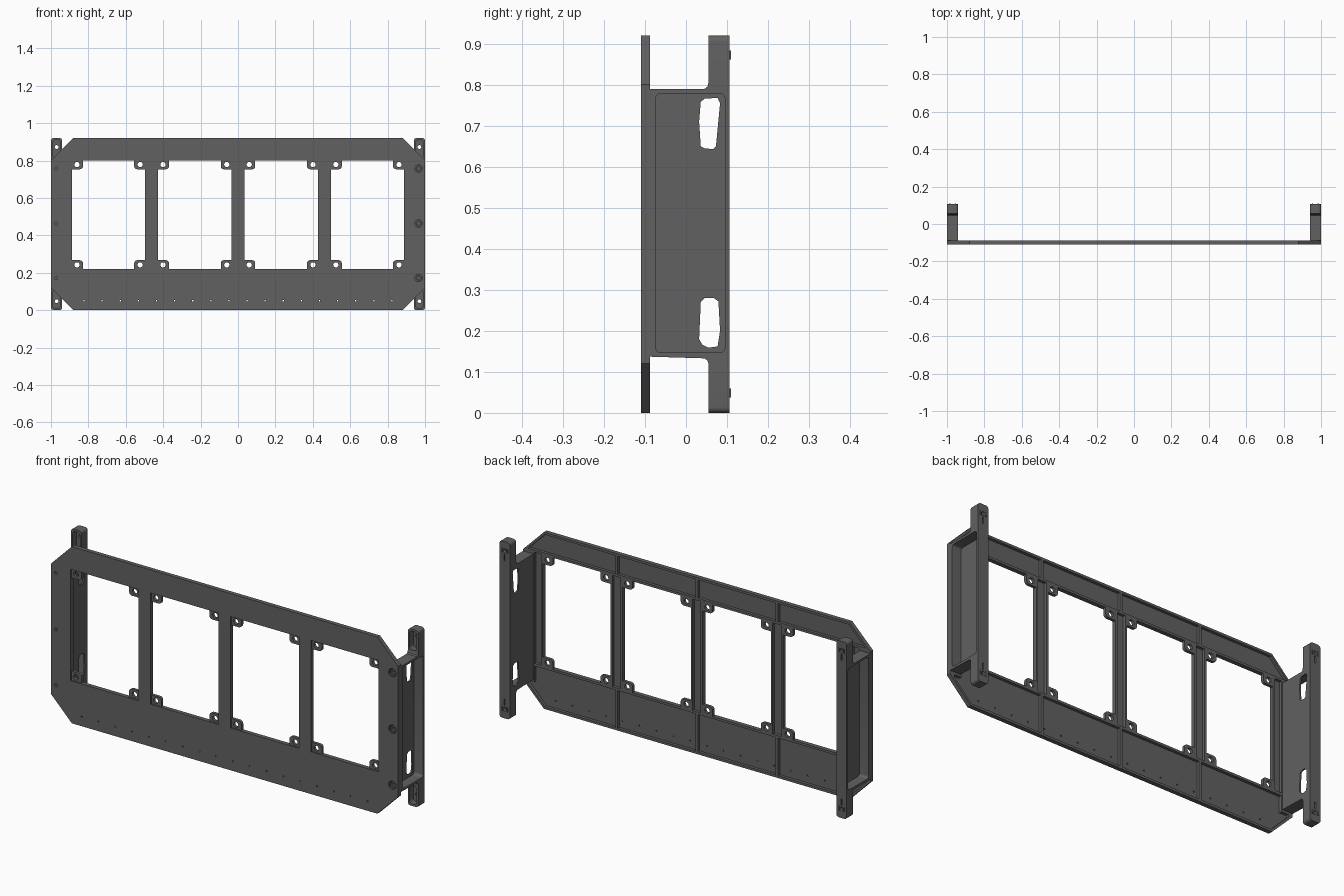
import bpy, bmesh
from math import sin, cos, pi
from mathutils import Matrix

if "Cube" in bpy.data.objects:
    bpy.data.objects.remove(bpy.data.objects["Cube"])

TO_XZ = Matrix(((1, 0, 0, 0), (0, 0, -1, 0), (0, 1, 0, 0), (0, 0, 0, 1)))  # extrudes along y
TO_YZ = Matrix(((0, 0, 1, 0), (1, 0, 0, 0), (0, 1, 0, 0), (0, 0, 0, 1)))   # extrudes along x

DARK = bpy.data.materials.new("dark_grey")
DARK.diffuse_color = (0.12, 0.12, 0.12, 1)
DARK.use_nodes = True
DARK.node_tree.nodes["Principled BSDF"].inputs["Base Color"].default_value = DARK.diffuse_color


def plate(name, loops, lo, hi, plane="XZ"):
    """Extrude an outline (first loop) with holes (other loops) from lo to hi."""
    cu = bpy.data.curves.new(name, 'CURVE')
    cu.dimensions, cu.fill_mode = '2D', 'BOTH'
    cu.extrude = (hi - lo) / 2
    for loop in loops:
        sp = cu.splines.new('POLY')
        sp.points.add(len(loop) - 1)
        for p, (a, b) in zip(sp.points, loop):
            p.co = (a, b, 0, 1)
        sp.use_cyclic_u = True
    tmp = bpy.data.objects.new(name + "_curve", cu)
    bpy.context.collection.objects.link(tmp)
    dg = bpy.context.evaluated_depsgraph_get()
    me = bpy.data.meshes.new_from_object(tmp.evaluated_get(dg))
    bpy.data.objects.remove(tmp)
    mid = (lo + hi) / 2
    if plane == "XZ":
        me.transform(Matrix.Translation((0, mid, 0)) @ TO_XZ)
    else:
        me.transform(Matrix.Translation((mid, 0, 0)) @ TO_YZ)
    bm = bmesh.new()
    bm.from_mesh(me)
    bmesh.ops.remove_doubles(bm, verts=bm.verts, dist=1e-5)
    bmesh.ops.recalc_face_normals(bm, faces=bm.faces)
    bm.to_mesh(me)
    bm.free()
    me.materials.clear()
    me.materials.append(DARK)
    ob = bpy.data.objects.new(name, me)
    bpy.context.collection.objects.link(ob)
    return ob


def circle(x, z, r, n=16):
    return [(x + r * cos(2 * pi * i / n), z + r * sin(2 * pi * i / n)) for i in range(n)]


def rect(x0, x1, z0, z1):
    return [(x0, z0), (x1, z0), (x1, z1), (x0, z1)]


def round_rect(x0, x1, z0, z1, r, n=5):
    pts = []
    for k, (cx, cz) in enumerate(((x1 - r, z1 - r), (x0 + r, z1 - r), (x0 + r, z0 + r), (x1 - r, z0 + r))):
        pts += [(cx + r * cos(pi / 2 * (k + i / n)), cz + r * sin(pi / 2 * (k + i / n))) for i in range(n + 1)]
    return pts


def flip(loop, s):
    return [(s * x, z) for x, z in loop]


def tabbed_window(x0, x1, z0, z1, w=0.058, h=0.047, r=0.016):
    """Window outline with a rounded mounting tab in every corner."""
    arc = [(w - r + r * sin(a * pi / 8), h - r + r * cos(a * pi / 8)) for a in range(5)]
    corner = [(0, h)] + arc + [(w, 0)]
    out = []
    for k, (sx, sz) in enumerate(((1, 1), (-1, 1), (-1, -1), (1, -1))):
        pts = [((x0 if sx > 0 else x1) + sx * a, (z0 if sz > 0 else z1) + sz * b) for a, b in corner]
        out += pts if k % 2 == 0 else pts[::-1]
    return out


OCT = [(-0.88, 0), (0.88, 0), (1, 0.12), (1, 0.80), (0.88, 0.92), (-0.88, 0.92), (-1, 0.80), (-1, 0.12)]
Z0, Z1 = 0.22, 0.80
WINDOWS = [(-0.887, -0.497), (-0.427, -0.034), (0.034, 0.427), (0.497, 0.887)]
SCREW_Z = (0.172, 0.463, 0.757)

# front skin: windows, hole row, screw holes
skin = [OCT] + [rect(a, b, Z0, Z1) for a, b in WINDOWS]
skin += [circle(-0.823 + i * 1.646 / 17, 0.05, 0.004, 8) for i in range(18)]
skin += [circle(-0.972, z, 0.008) for z in SCREW_Z] + [circle(0.966, z, 0.022, 24) for z in SCREW_Z]
plate("front_panel", skin, -0.11, -0.103)

# rear rib layer: rims around windows and bays, corner tabs
ribs = [OCT]
for a, b in WINDOWS:
    ribs.append(tabbed_window(a, b, Z0, Z1))
    ribs += [circle(x, z, 0.014) for x in (a + 0.026, b - 0.026) for z in (Z0 + 0.022, Z1 - 0.022)]
for s in (-1, 1):
    ribs += [flip(l, s) for l in (
        rect(0.007, 0.455, 0.812, 0.908),
        [(0.469, 0.812), (0.971, 0.812), (0.875, 0.908), (0.469, 0.908)],
        rect(0.007, 0.455, 0.012, 0.208),
        [(0.469, 0.012), (0.875, 0.012), (0.976, 0.113), (0.976, 0.125),
         (0.935, 0.125), (0.935, 0.208), (0.469, 0.208)],
        rect(0.898, 0.936, 0.222, 0.80),
        rect(0.438, 0.486, 0.22, 0.80))]
ribs.append(rect(-0.023, 0.023, 0.22, 0.80))
ribs += [circle(-0.972, z, 0.008) for z in SCREW_Z] + [circle(0.966, z, 0.02, 24) for z in SCREW_Z]
plate("rear_ribs", ribs, -0.103, -0.088)

# screw washers sunk in the right edge
for z in SCREW_Z:
    plate("screw_washer", [circle(0.966, z, 0.016, 24), circle(0.966, z, 0.008)], -0.1, -0.088)

# side brackets: web with slots, outward flanges
BODY = [(-0.088, 0.137), (0.045, 0.133), (0.052, 0.128), (0.055, 0.12), (0.106, 0.12),
        (0.106, 0.806), (0.055, 0.806), (0.052, 0.795), (0.045, 0.79), (-0.088, 0.79)]
SLOT_TOP = [(0.036, 0.65), (0.045, 0.645), (0.066, 0.643), (0.073, 0.65), (0.083, 0.755),
            (0.077, 0.768), (0.045, 0.766), (0.036, 0.758), (0.032, 0.71)]
SLOT_LOW = [(0.032, 0.18), (0.04, 0.166), (0.055, 0.159), (0.077, 0.162), (0.083, 0.20),
            (0.079, 0.272), (0.068, 0.28), (0.045, 0.28), (0.036, 0.27)]
for s, side in ((-1, "left"), (1, "right")):
    def span(a, b):
        return sorted((s * a, s * b))
    plate(side + "_bracket_web", [BODY, SLOT_TOP, SLOT_LOW], *span(0.94, 0.948), "YZ")
    plate(side + "_bracket_flange", [BODY, round_rect(-0.074, 0.095, 0.147, 0.779, 0.013)],
          *span(0.948, 1.0), "YZ")

    # rail ends above and below, with a front pocket, rear hole, slit and prongs
    for up in (False, True):
        def end(loop):
            return [(s * x, 0.92 - z if up else z) for x, z in loop]
        top = 0.115 if up else 0.121
        tip = [(x, z) for x, z in round_rect(0.94, 1.0, 0, 0.2, 0.014) if z < 0.1]
        tip += [(1.0, top), (0.94, top)]
        name = side + ("_upper" if up else "_lower")
        hole = end(circle(0.97, 0.048, 0.01))
        slit = end(rect(0.967, 0.973, 0.066, 0.10))
        plate(name + "_rail_end", [end(tip), end(round_rect(0.949, 0.991, 0.01, 0.108, 0.018))], 0.055, 0.088)
        plate(name + "_rail_floor", [end(tip), hole], 0.088, 0.098)
        plate(name + "_rail_back", [end(tip), hole, slit], 0.098, 0.106)
        for dx in (-0.015, 0.015):
            plate(name + "_prong", [end(rect(0.967 + dx, 0.973 + dx, 0.037, 0.059))], 0.106, 0.11)

# smooth the rounded walls, keep the edges crisp
for ob in bpy.context.collection.objects:
    ob.select_set(True)
    bpy.context.view_layer.objects.active = ob
bpy.ops.object.shade_smooth_by_angle(angle=pi / 6)
